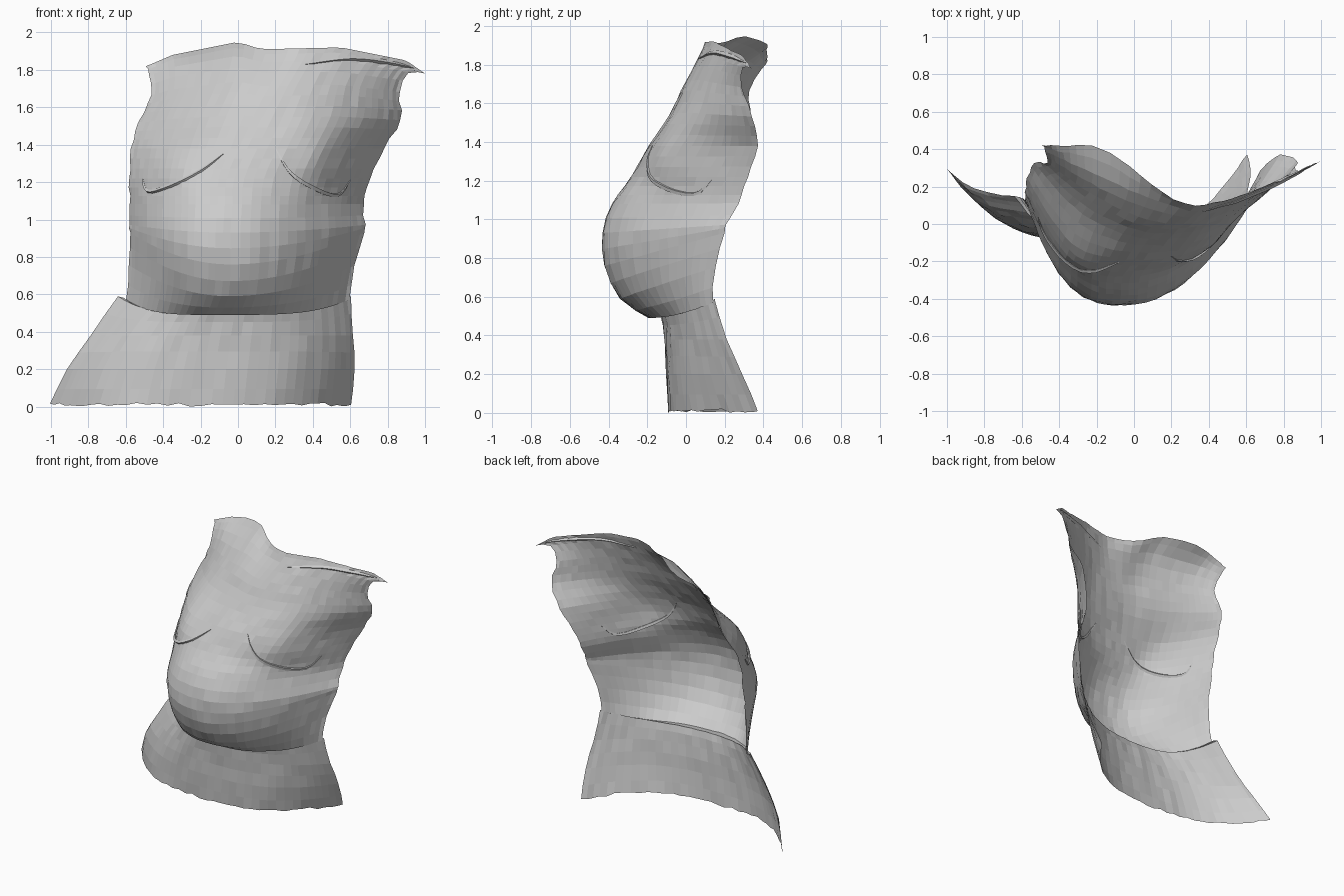
import bpy, bmesh, random
from math import sin, pi, exp
from mathutils import Vector
from mathutils.bvhtree import BVHTree

if "Cube" in bpy.data.objects:
    bpy.data.objects.remove(bpy.data.objects["Cube"])

random.seed(4)
# Section rows, bottom to top:
# z, left x, left y, front x, front y, right x, right y, left power, right power
ROWS = [
    (0.01, -1.00, 0.30, -0.20, -0.09, 0.60, 0.37, 3.0, 2.8),
    (0.20, -0.92, 0.22, -0.18, -0.10, 0.62, 0.29, 2.8, 2.8),
    (0.38, -0.79, 0.17, -0.15, -0.11, 0.62, 0.21, 2.6, 2.6),
    (0.50, -0.64, 0.15, -0.12, -0.13, 0.60, 0.15, 2.6, 2.4),
    (0.49, -0.60, 0.14, -0.10, -0.19, 0.59, 0.14, 2.6, 2.2),
    (0.59, -0.58, 0.13, -0.05, -0.34, 0.62, 0.15, 2.8, 2.1),
    (0.76, -0.58, 0.13, -0.04, -0.42, 0.67, 0.20, 3.0, 2.0),
    (0.93, -0.58, 0.14, -0.04, -0.43, 0.68, 0.21, 3.0, 2.0),
    (1.08, -0.58, 0.16, -0.03, -0.38, 0.67, 0.27, 2.8, 2.0),
    (1.22, -0.58, 0.18, -0.02, -0.28, 0.71, 0.32, 2.6, 2.1),
    (1.38, -0.57, 0.25, 0.05, -0.19, 0.78, 0.37, 2.5, 2.1),
    (1.55, -0.53, 0.33, 0.13, -0.08, 0.87, 0.34, 2.1, 2.1),
    (1.72, -0.46, 0.33, 0.22, 0.00, 0.86, 0.29, 1.7, 1.9),
    (1.85, -0.47, 0.39, 0.30, 0.07, 0.91, 0.29, 1.2, 1.6),
    (1.92, -0.49, 0.42, 0.33, 0.10, 1.00, 0.34, 1.0, 1.5),
]
TOP = [(-0.49, 1.82), (-0.35, 1.88), (0.0, 1.95), (0.12, 1.91), (0.55, 1.92), (0.9, 1.85), (1.0, 1.78)]
COLS, SUB = 36, 2


def top_height(x):
    for (xa, za), (xb, zb) in zip(TOP, TOP[1:]):
        if x <= xb:
            return za + (zb - za) * max(0, (x - xa) / (xb - xa))
    return TOP[-1][1]


def section(i, row):
    z, xl, yl, x0, yf, xr, yr, pl, pr = row
    pts = []
    for c in range(COLS + 1):
        s = sin((c / COLS - 0.5) * pi * 0.8) / sin(0.4 * pi)
        xe, ye, p = (xr, yr, pr) if s > 0 else (xl, yl, pl)
        a = abs(s)
        f = a ** p
        if i == len(ROWS) - 1 and s < 0:  # neckline steps back on the left
            t = min(1, a * 1.4)
            f = t * t * (3 - 2 * t)
        x = x0 + (xe - x0) * a
        y = yf + (ye - yf) * f
        h = z
        if i >= 3:                       # belly rows rise towards the flanks
            h += 0.2 * exp(-((z - 0.68) / 0.2) ** 2) * a ** (4 if i < 5 else 2)
        if z > 1.4:                      # follow the uneven top edge
            h = 1.4 + (z - 1.4) * (top_height(x) - 1.4) / 0.52
        pts.append(Vector((x, y, h)))
    return pts


def catmull(p, t):
    a, b, c, d = p
    return 0.5 * (2 * b + (c - a) * t + (2 * a - 5 * b + 4 * c - d) * t * t
                  + (3 * b - a - 3 * c + d) * t ** 3)


# Torso shell: lofted sections with raised chest
rings = [section(i, r) for i, r in enumerate(ROWS)]
n = len(rings)
grid = []
for i in range(n - 1):
    near = [rings[max(0, min(n - 1, k))] for k in range(i - 1, i + 3)]
    sub = SUB + (1 if 8 <= i <= 11 else 0)
    for j in range(sub):
        grid.append([catmull(q, j / sub) for q in zip(*near)])
grid.append(rings[-1])

bm = bmesh.new()
verts = []
for ring in grid:
    line = []
    for c, v in enumerate(ring):
        for cx in (-0.33, 0.43):
            dz = (v.z - 1.29) / (0.11 if v.z < 1.29 else 0.22)
            dx = (v.x - cx) / 0.16
            v.y -= 0.05 * exp(-dx * dx - dz * dz)
        # slight hand-cut unevenness
        v.y += random.uniform(-0.004, 0.004)
        if c in (0, COLS):
            v.x += random.uniform(-0.006, 0.006)
        v.z = max(v.z, 0)
        line.append(bm.verts.new(v))
    verts.append(line)
for v in verts[0]:
    v.co.z = random.uniform(0, 0.02)
for a, b in zip(verts, verts[1:]):
    for c in range(COLS):
        bm.faces.new((a[c], a[c + 1], b[c + 1], b[c]))
bm.normal_update()
tree = BVHTree.FromBMesh(bm)
mesh = bpy.data.meshes.new("torso_shell")
bm.to_mesh(mesh)
bm.free()
bpy.context.collection.objects.link(bpy.data.objects.new("torso_shell", mesh))


def fold(name, path, radius):
    """Thin raised fold laid on the front of the shell along an x-z path."""
    pts = [Vector(p) for p in path]
    hits = []
    for i in range(len(pts) - 1):
        near = [pts[max(0, min(len(pts) - 1, k))] for k in range(i - 1, i + 3)]
        for j in range(5):
            q = catmull(near, j / 4)
            hit = tree.ray_cast(Vector((q.x, -2, q.y)), Vector((0, 1, 0)))[0]
            if hit and (not hits or (hit - hits[-1]).length > 1e-4):
                hits.append(hit)
    if len(hits) < 2:
        return
    cu = bpy.data.curves.new(name, 'CURVE')
    cu.dimensions = '3D'
    cu.bevel_depth = radius
    cu.bevel_resolution = 0
    sp = cu.splines.new('POLY')
    sp.points.add(len(hits) - 1)
    for k, h in enumerate(hits):
        sp.points[k].co = (*h, 1)
        sp.points[k].radius = 0.2 + 0.8 * sin(pi * k / (len(hits) - 1))
    sp.use_smooth = False
    bpy.context.collection.objects.link(bpy.data.objects.new(name, cu))


# Creases under the chest and along the shoulder
fold("left_chest_crease", [(-0.51, 1.22), (-0.48, 1.15), (-0.36, 1.18), (-0.2, 1.26), (-0.08, 1.35)], 0.014)
fold("right_chest_crease", [(0.2, 1.38), (0.28, 1.25), (0.4, 1.17), (0.53, 1.13), (0.6, 1.21)], 0.014)
fold("shoulder_fold", [(0.36, 1.83), (0.6, 1.86), (0.8, 1.84), (0.94, 1.81)], 0.014)
